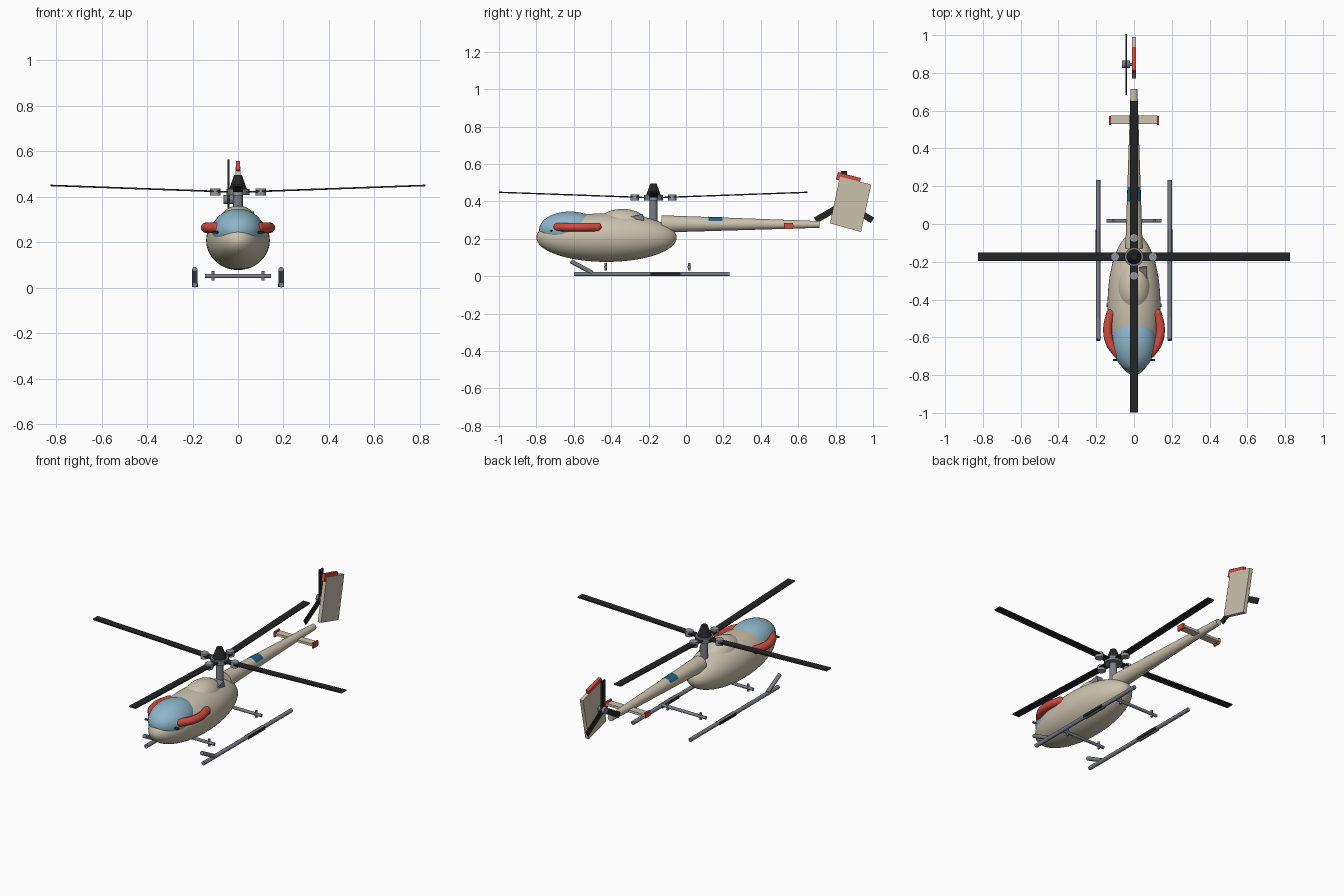
import bpy, bmesh, math
from mathutils import Vector, Matrix

if "Cube" in bpy.data.objects:
    bpy.data.objects.remove(bpy.data.objects["Cube"])


def material(name, rgb):
    m = bpy.data.materials.new(name)
    m.diffuse_color = (*rgb, 1)
    m.use_nodes = True
    m.node_tree.nodes["Principled BSDF"].inputs["Base Color"].default_value = m.diffuse_color
    return m


CREAM = material("cream", (0.60, 0.54, 0.42))
RED = material("red", (0.65, 0.07, 0.05))
GLASS = material("light blue", (0.27, 0.47, 0.59))
TEAL = material("teal", (0.015, 0.13, 0.22))
GREY = material("grey", (0.20, 0.21, 0.25))
PALE = material("pale grey", (0.28, 0.30, 0.35))
BLACK = material("black", (0.018, 0.018, 0.019))


def finish(name, bm, mat, smooth=True):
    bmesh.ops.recalc_face_normals(bm, faces=bm.faces)
    me = bpy.data.meshes.new(name)
    bm.to_mesh(me)
    bm.free()
    ob = bpy.data.objects.new(name, me)
    bpy.context.collection.objects.link(ob)
    me.materials.append(mat)
    if smooth:
        bpy.context.view_layer.objects.active = ob
        ob.select_set(True)
        bpy.ops.object.shade_smooth_by_angle(angle=math.radians(40))
        ob.select_set(False)
    return ob


def ellipsoid(name, centre, radii, mat):
    bm = bmesh.new()
    bmesh.ops.create_uvsphere(bm, u_segments=48, v_segments=32, radius=1)
    bmesh.ops.transform(bm, verts=bm.verts, matrix=Matrix.Translation(centre) @ Matrix.Diagonal((*radii, 1)))
    return finish(name, bm, mat)


def rod(name, a, b, r, mat, r2=None, seg=24):
    a, b = Vector(a), Vector(b)
    bm = bmesh.new()
    bmesh.ops.create_cone(bm, cap_ends=True, segments=seg, radius1=r, radius2=r if r2 is None else r2,
                          depth=(b - a).length)
    q = (b - a).to_track_quat('Z', 'Y').to_matrix().to_4x4()
    bmesh.ops.transform(bm, verts=bm.verts, matrix=Matrix.Translation((a + b) / 2) @ q)
    return finish(name, bm, mat)


def box(name, centre, size, mat, rot=None):
    bm = bmesh.new()
    bmesh.ops.create_cube(bm, size=1)
    m = Matrix.Translation(centre) @ (rot or Matrix()) @ Matrix.Diagonal((*size, 1))
    bmesh.ops.transform(bm, verts=bm.verts, matrix=m)
    return finish(name, bm, mat, False)


def plate(name, outline, half, mat):
    # side outline in (y, z), extruded across x
    bm = bmesh.new()
    f = bm.faces.new([bm.verts.new((-half, y, z)) for y, z in outline])
    ext = bmesh.ops.extrude_face_region(bm, geom=[f])
    vs = [v for v in ext["geom"] if isinstance(v, bmesh.types.BMVert)]
    bmesh.ops.translate(bm, verts=vs, vec=(2 * half, 0, 0))
    return finish(name, bm, mat, False)


# fuselage, canopy and engine hump
ellipsoid("fuselage", (0, -0.425, 0.207), (0.14, 0.375, 0.13), CREAM)
ellipsoid("canopy", (0, -0.62, 0.25), (0.114, 0.165, 0.096), GLASS)
ellipsoid("engine_cover", (0, -0.34, 0.27), (0.09, 0.14, 0.09), CREAM)
box("exhaust", (0.05, -0.262, 0.308), (0.04, 0.07, 0.036), GREY, Matrix.Rotation(math.radians(14), 4, 'X'))

# tail boom with a painted patch over its top
BOOM = ((-0.13, 0.28, 0.046), (0.715, 0.277, 0.018))
rod("tail_boom", (0, BOOM[0][0], BOOM[0][1]), (0, BOOM[1][0], BOOM[1][1]), BOOM[0][2], CREAM, BOOM[1][2], 32)
bm = bmesh.new()
rows = []
for y in (0.12, 0.195):
    t = (y - BOOM[0][0]) / (BOOM[1][0] - BOOM[0][0])
    zc, r = (BOOM[0][i] + t * (BOOM[1][i] - BOOM[0][i]) for i in (1, 2))
    rows.append([bm.verts.new((1.04 * r * math.sin(math.radians(a)), y, zc + 1.04 * r * math.cos(math.radians(a))))
                 for a in range(-65, 66, 13)])
for i in range(len(rows[0]) - 1):
    bm.faces.new((rows[0][i], rows[0][i + 1], rows[1][i + 1], rows[1][i]))
for f in bm.faces:
    f.normal_update()
finish("boom_patch", bm, TEAL)

# tail plane and end plates
box("tail_plane", (0, 0.551, 0.27), (0.25, 0.045, 0.014), CREAM)
for s in (-1, 1):
    box("tail_plane_tip", (s * 0.127, 0.548, 0.27), (0.01, 0.048, 0.032), RED)

# swept fin with red cap
plate("tail_fin", [(0.77, 0.283), (0.936, 0.237), (0.99, 0.49), (0.823, 0.533)], 0.011, CREAM)
plate("fin_cap", [(0.801, 0.517), (0.925, 0.485), (0.935, 0.525), (0.813, 0.557)], 0.0095, RED)

# tail rotor
HUB = Vector((-0.042, 0.845, 0.387))
rod("tail_rotor_hub", HUB - Vector((0.021, 0, 0)), HUB + Vector((0.021, 0, 0)), 0.02, GREY)
rod("tail_rotor_shaft", HUB, HUB + Vector((0.04, 0, 0)), 0.008, GREY)
for k in range(3):
    rot = Matrix.Rotation(k * math.tau / 3, 4, 'X')
    box("tail_rotor_blade", HUB + rot @ Vector((0, 0, 0.09)), (0.008, 0.034, 0.172), BLACK, rot)

# main rotor
MY = -0.174
rod("mast", (0, MY, 0.24), (0, MY, 0.42), 0.021, GREY)
rod("rotor_hub", (0, MY, 0.406), (0, MY, 0.434), 0.05, GREY)
rod("rotor_cap", (0, MY, 0.425), (0, MY, 0.495), 0.042, BLACK, 0.017)
for k in range(4):
    spin = Matrix.Translation((0, MY, 0)) @ Matrix.Rotation(k * math.pi / 2, 4, 'Z')
    tilt = math.atan2(0.028, 0.78)
    rot = Matrix.Rotation(k * math.pi / 2, 4, 'Z') @ Matrix.Rotation(-tilt, 4, 'Y')
    box("rotor_blade", spin @ Vector((0.432, 0, 0.435)), (0.786, 0.044, 0.007), BLACK, rot)
    rod("blade_grip", spin @ Vector((0.1, 0, 0.405)), spin @ Vector((0.1, 0, 0.436)), 0.023, PALE)

# parts repeated on both sides
for s in (-1, 1):
    # curved red side tube
    cu = bpy.data.curves.new("side_tube", 'CURVE')
    cu.dimensions = '3D'
    cu.bevel_depth = 0.023
    cu.bevel_resolution = 5
    cu.use_fill_caps = True
    cu.resolution_u = 8
    sp = cu.splines.new('BEZIER')
    pts = [(0.124, -0.475), (0.14, -0.55), (0.127, -0.63), (0.09, -0.685)]
    sp.bezier_points.add(len(pts) - 1)
    for bp, (x, y) in zip(sp.bezier_points, pts):
        bp.co = (s * x, y, 0.263)
        bp.handle_left_type = bp.handle_right_type = 'AUTO'
    cu.materials.append(RED)
    bpy.context.collection.objects.link(bpy.data.objects.new("side_tube", cu))
    for n, (x, y) in enumerate((pts[0], pts[-1])):
        ellipsoid("side_tube_end", (s * x, y, 0.263), (0.023, 0.023, 0.023), RED)

    # nose probe
    rod("nose_probe", (s * 0.06, -0.72, 0.243), (s * 0.112, -0.72, 0.243), 0.006, BLACK, seg=12)

    # skid, raised front strut and tread
    rod("skid", (s * 0.19, -0.60, 0.012), (s * 0.19, 0.232, 0.012), 0.0115, GREY)
    rod("skid_front_strut", (s * 0.19, -0.50, 0.018), (s * 0.19, -0.615, 0.08), 0.0115, GREY)
    box("skid_tread", (s * 0.19, -0.11, 0.0105), (0.026, 0.16, 0.016), BLACK)

# cross tubes with short posts
for y in (-0.43, 0.017):
    rod("cross_tube", (-0.145, y, 0.05), (0.145, y, 0.05), 0.009, GREY)
    for s in (-1, 1):
        rod("cross_tube_post", (s * 0.11, y, 0.03), (s * 0.11, y, 0.072), 0.007, GREY, seg=12)
